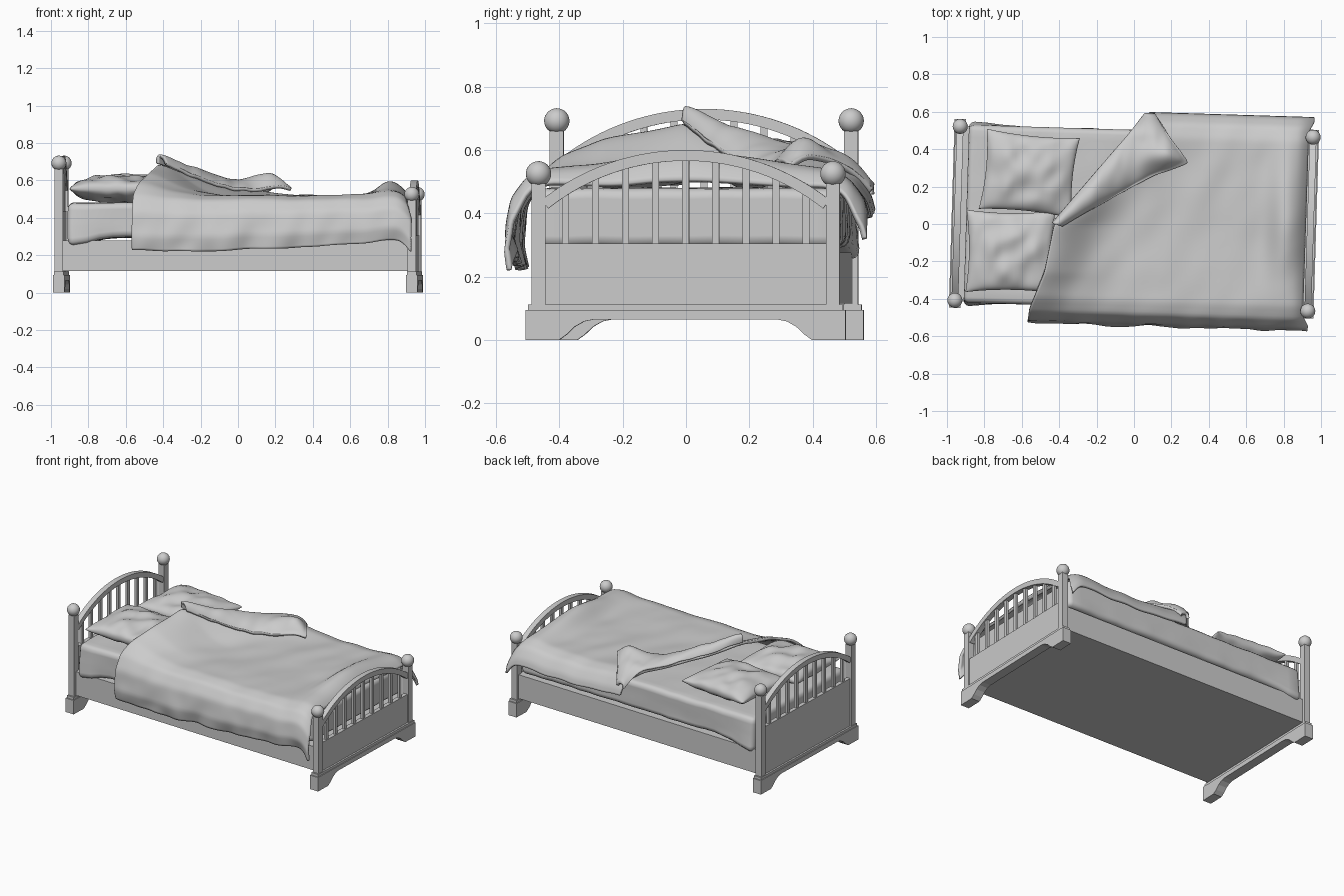
import bpy, bmesh, math
from mathutils import Matrix, Vector, noise

if "Cube" in bpy.data.objects:
    bpy.data.objects.remove(bpy.data.objects["Cube"])

# whole bed sits slightly turned about z
M = Matrix.Translation((0, 0.028, 0)) @ Matrix.Rotation(math.radians(-1.75), 4, 'Z')


def finish(name, bm, smooth=None):
    bmesh.ops.recalc_face_normals(bm, faces=bm.faces[:])
    me = bpy.data.meshes.new(name)
    bm.to_mesh(me)
    bm.free()
    ob = bpy.data.objects.new(name, me)
    bpy.context.collection.objects.link(ob)
    ob.matrix_world = M
    if smooth:
        bpy.ops.object.select_all(action='DESELECT')
        ob.select_set(True)
        bpy.context.view_layer.objects.active = ob
        bpy.ops.object.shade_smooth_by_angle(angle=math.radians(smooth))
    return ob


def box(name, x0, x1, y0, y1, z0, z1):
    bm = bmesh.new()
    bmesh.ops.create_cube(bm, size=1, matrix=Matrix.Translation(((x0+x1)/2, (y0+y1)/2, (z0+z1)/2))
                          @ Matrix.Diagonal((x1-x0, y1-y0, z1-z0, 1)))
    return finish(name, bm)


def prism(name, pts, x0, x1, smooth=None):
    """Extrude a y-z outline along x."""
    bm = bmesh.new()
    f = bm.faces.new([bm.verts.new((x0, y, z)) for y, z in pts])
    r = bmesh.ops.extrude_face_region(bm, geom=[f])
    bmesh.ops.translate(bm, vec=(x1-x0, 0, 0), verts=[g for g in r['geom'] if isinstance(g, bmesh.types.BMVert)])
    return finish(name, bm, smooth)


def lerp(table, x):
    """Piecewise linear lookup; rows are (key, value, ...)."""
    if x <= table[0][0]:
        return table[0][1:]
    for a, b in zip(table, table[1:]):
        if x <= b[0]:
            k = (x-a[0])/(b[0]-a[0])
            return [p+(q-p)*k for p, q in zip(a[1:], b[1:])]
    return table[-1][1:]


def add_grid(bm, f, nu, nv):
    vs = [[bm.verts.new(f(i/nu, j/nv)) for j in range(nv+1)] for i in range(nu+1)]
    for i in range(nu):
        for j in range(nv):
            bm.faces.new((vs[i][j], vs[i+1][j], vs[i+1][j+1], vs[i][j+1]))


def cloth(name, f, nu, nv, thick):
    bm = bmesh.new()
    add_grid(bm, f, nu, nv)
    ob = finish(name, bm, 60)
    m = ob.modifiers.new("soften", 'SMOOTH')
    m.iterations = 4
    m = ob.modifiers.new("thickness", 'SOLIDIFY')
    m.thickness, m.offset = thick, 0
    return ob


def wrinkle(x, y, s=9, a=0.006):
    return a * noise.noise(Vector((x*s, y*s*0.6, x*3-y*4)))


# headboard and footboard
R = 0.735
for end, cx, up in (("head", -0.944, 0.13), ("foot", 0.944, 0.0)):
    top = 0.60 + up
    half = [(0.505, 0.095), (0.505, 0), (0.40, 0), (0.375, 0.018), (0.35, 0.042), (0.32, 0.059), (0.29, 0.065)]
    prism(end+"_base", half + [(-y, z) for y, z in reversed(half)], cx-0.031, cx+0.031)
    box(end+"_base_trim", cx-0.026, cx+0.026, -0.498, 0.498, 0.095, 0.112)
    box(end+"_panel", cx-0.014, cx+0.014, -0.455, 0.455, 0.10, 0.305+up)
    aa = [math.asin(0.455/R) * (k/16-1) for k in range(33)]
    ring = [(R*math.sin(a), top-R+R*math.cos(a)) for a in aa]
    ring += [((R-0.034)*math.sin(a), top-R+(R-0.034)*math.cos(a)) for a in reversed(aa)]
    prism(end+"_arch", ring, cx-0.018, cx+0.018, 30)
    for k in range(9):
        y = (k-4)*0.095
        box(f"{end}_slat_{k+1}", cx-0.009, cx+0.009, y-0.011, y+0.011, 0.30+up,
            top-R+math.sqrt(R*R-y*y)-0.02)
    for side, s in (("front", -1), ("back", 1)):
        y = s*0.465
        box(f"{end}_{side}_post", cx-0.022, cx+0.022, y-0.022, y+0.022, 0.10, 0.495+up+0.035*(up > 0))
        bm = bmesh.new()
        bmesh.ops.create_uvsphere(bm, u_segments=32, v_segments=16, radius=0.04,
                                  matrix=Matrix.Translation((cx, y, 0.525+up+0.037*(up > 0))))
        finish(f"{end}_{side}_ball", bm, 60)

# platform with side rails
box("side_rail_platform", -0.935, 0.935, -0.47, 0.47, 0.115, 0.277)

# mattress with loose sheet, hanging lower near the head
bm = bmesh.new()
bmesh.ops.create_cube(bm, size=1, matrix=Matrix.Translation((0.003, 0, 0.387)) @ Matrix.Diagonal((1.80, 0.95, 0.185, 1)))
bmesh.ops.bevel(bm, geom=bm.edges[:], offset=0.03, segments=3, affect='EDGES', profile=0.5)
bmesh.ops.subdivide_edges(bm, edges=[e for e in bm.edges if e.calc_length() > 0.1], cuts=24, use_grid_fill=True)
for v in bm.verts:
    low = min(1, max(0, (0.46-v.co.z)/0.15))
    near = math.exp(-((v.co.x+0.87)/0.12)**2)
    v.co.z -= 0.04*low*near
    v.co.y += math.copysign(0.02*low*near, v.co.y) + low*wrinkle(v.co.x, v.co.z, 14, 0.008)
    v.co.z += wrinkle(v.co.x, v.co.y)
finish("mattress_sheet", bm, 60)


# pillows
def pillow(name, cx, cy, cz, a, b, h, rot, tilt):
    T = Matrix.Translation((cx, cy, cz)) @ Matrix.Rotation(math.radians(rot), 4, 'Z') \
        @ Matrix.Rotation(math.radians(tilt), 4, 'Y')
    bm = bmesh.new()
    for s in (1, -1):
        def f(u, v):
            u, v = -math.cos(math.pi*u), -math.cos(math.pi*v)
            x = a*u*(1-0.07*(1-v*v))
            y = b*v*(1-0.07*(1-u*u))
            e = (max(0, 1-u*u)*max(0, 1-v*v))**0.42
            z = s*h*e + e*(wrinkle(x+cx, y+cy, 13, 0.022) + wrinkle(y+cx, x*2, 7, 0.012))
            return T @ Vector((x, y, z))
        add_grid(bm, f, 36, 36)
    bmesh.ops.remove_doubles(bm, verts=bm.verts[:], dist=0.0004)
    finish(name, bm, 70)


pillow("back_pillow", -0.567, 0.225, 0.558, 0.25, 0.215, 0.072, -4, 0)
pillow("front_pillow", -0.655, -0.195, 0.555, 0.238, 0.22, 0.072, 1, 0)

# blanket: cross-section over the mattress, swept from the turned-back edge to the foot
SECTION = [(0, -0.548, 0.215), (0.08, -0.566, 0.30), (0.20, -0.55, 0.42), (0.29, -0.505, 0.49), (0.36, -0.44, 0.512),
           (0.80, 0, 0.51), (1.24, 0.44, 0.512), (1.32, 0.51, 0.49), (1.39, 0.555, 0.43), (1.44, 0.566, 0.385)]
EDGE = [(-0.6, -0.56), (-0.5, -0.55), (-0.3, -0.475), (-0.04, -0.43), (0.564, 0.063)]
LIFT = [(-0.57, 0), (-0.5, 0.025), (-0.42, 0.07), (-0.3, 0.115), (-0.04, 0.165), (0.15, 0.10), (0.35, 0.06), (0.56, 0.02)]


def raised(x, y):
    d = x - lerp(EDGE, y)[0]
    return lerp(LIFT, y)[0]*math.exp(-(d/0.19)**2) \
        + 0.075*math.exp(-((x-0.81)/0.085)**2 - (y/0.38)**2) + wrinkle(x, y, 6, 0.008)


def blanket(u, v):
    t = 1.44*v
    y, z = lerp(SECTION, t)
    x0 = lerp(EDGE, y)[0]
    x1 = 0.918 + 0.03*min(1, max(0, (abs(y)-0.49)/0.05))
    x = x0 + (x1-x0)*u
    hang = max(0, 1-t/0.29)
    z += raised(x, y) + hang*0.065*((x+0.55)/1.5)**2
    z -= 0.035*max(0, (x-0.86)/0.06)**2
    y += hang*wrinkle(x, z, 8, 0.02)
    return (x, y, z)


cloth("blanket", blanket, 90, 90, 0.016)

# turned-back corner of the blanket
A, B = Vector((-0.432, -0.041)), Vector((0.05, 0.566))
FREE = [(0, -0.385, -0.05), (0.35, -0.10, 0.12), (0.6, 0.10, 0.235), (0.8, 0.285, 0.308), (0.9, 0.19, 0.42), (1, 0.09, 0.568)]


def flap(u, v):
    p = A.lerp(B, u)
    q = Vector(lerp(FREE, u))
    x, y = p.lerp(q, v)
    z = 0.512 - 0.09*min(1, max(0, (abs(y)-0.44)/0.12))**2 + raised(x, y)
    z += 0.012 + 0.04*math.sin(math.pi*min(1, v*1.1))**0.7*(1-0.4*u) + 0.01*v
    z += 0.07*math.exp(-((x-0.17)/0.10)**2 - ((y-0.34)/0.075)**2)
    return (x - 0.02*math.sin(math.pi*v)*(1-v), y, z + wrinkle(x*2, y, 9, 0.008))


cloth("blanket_fold", flap, 60, 36, 0.018)
